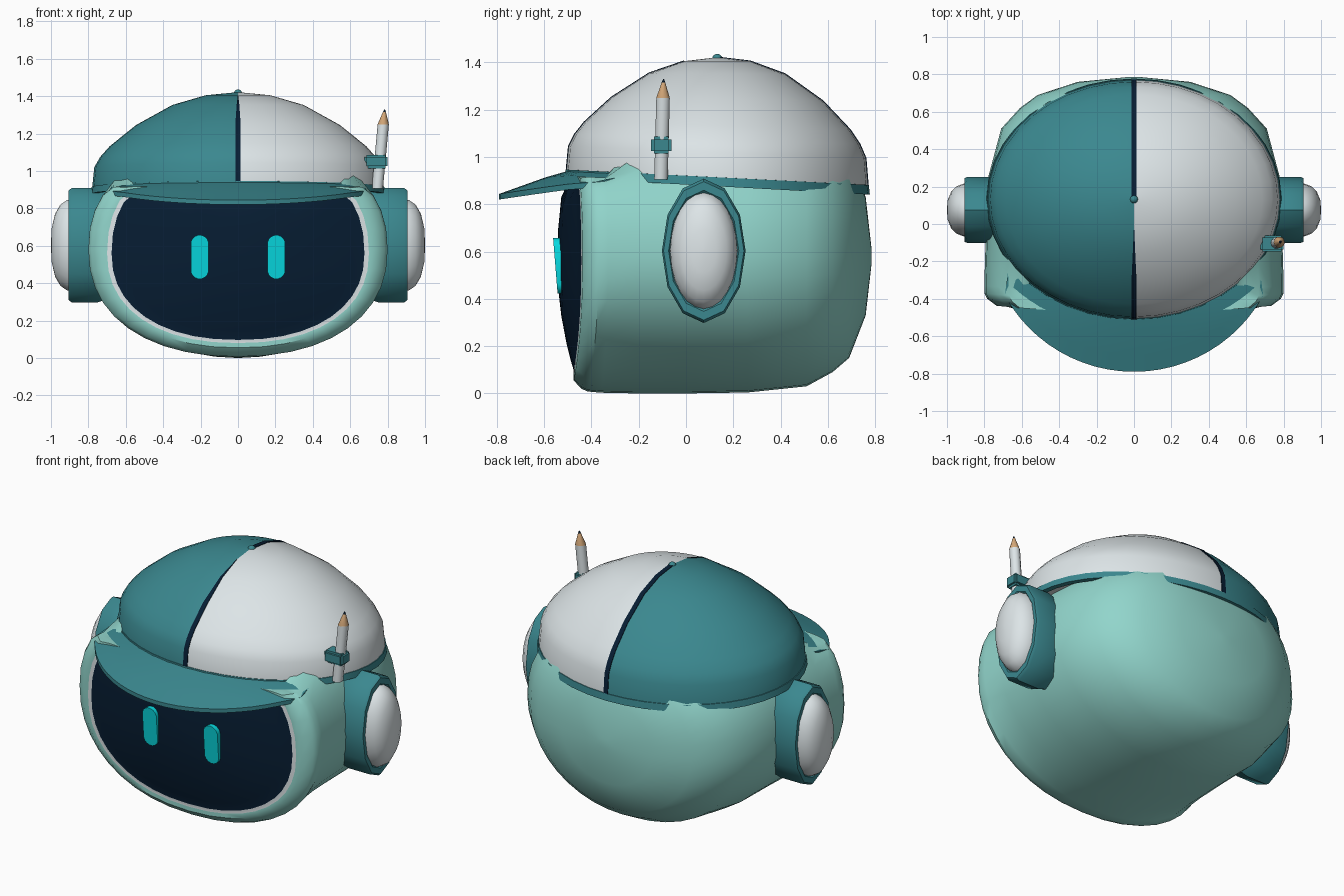
import bpy, bmesh, math
from mathutils import Vector
from math import cos, sin, pi

if "Cube" in bpy.data.objects:
    bpy.data.objects.remove(bpy.data.objects["Cube"])


def material(name, rgb):
    m = bpy.data.materials.new(name)
    m.diffuse_color = (*rgb, 1)
    m.use_nodes = True
    m.node_tree.nodes["Principled BSDF"].inputs["Base Color"].default_value = m.diffuse_color
    return m


WHITE = material("white", (0.73, 0.79, 0.81))
TEAL = material("teal", (0.043, 0.245, 0.275))
MINT = material("mint", (0.285, 0.665, 0.60))
NAVY = material("navy", (0.002, 0.012, 0.032))
CYAN = material("cyan", (0.002, 0.70, 0.75))
WOOD = material("wood", (0.66, 0.39, 0.19))


def finish(name, bm, mats, angle=40):
    bmesh.ops.recalc_face_normals(bm, faces=bm.faces)
    me = bpy.data.meshes.new(name)
    bm.to_mesh(me)
    bm.free()
    for m in mats:
        me.materials.append(m)
    ob = bpy.data.objects.new(name, me)
    bpy.context.collection.objects.link(ob)
    bpy.ops.object.select_all(action='DESELECT')
    ob.select_set(True)
    bpy.context.view_layer.objects.active = ob
    bpy.ops.object.shade_smooth_by_angle(angle=math.radians(angle))
    return ob


def loft(name, rings, mats, band=lambda i: 0, pick=None, wrap=False, angle=40):
    """Skin closed rings of points; band(i) or pick(centre) gives the material."""
    bm = bmesh.new()
    vs = [[bm.verts.new(p) for p in r] for r in rings]
    n = len(vs[0])
    last = len(vs) if wrap else len(vs) - 1
    for i in range(last):
        a, b = vs[i], vs[(i + 1) % len(vs)]
        for j in range(n):
            k = (j + 1) % n
            bm.faces.new((a[j], a[k], b[k], b[j])).material_index = band(i)
    if not wrap:
        bm.faces.new(vs[0]).material_index = band(0)
        bm.faces.new(vs[-1]).material_index = band(last - 1)
    if pick:
        for f in bm.faces:
            f.material_index = pick(f.calc_center_median())
    return finish(name, bm, mats, angle)


# Cap seating plane and footprint
CX, CY, CYC = 0.78, 0.638, 0.132


def seat(y):
    return 0.91 - 0.051 * (y - 0.13)


# Head shell with face rim and bulging visor
def head_ring(y, w, zb, nb=2.25, bow=1.0, zc=0.58, ht=None, s=1.0, drop=0.022, n=40):
    hb = zc - zb
    ht = ht or hb
    pts = []
    for i in range(n):
        a = 2 * pi * i / n
        c, d = cos(a), sin(a)
        e, h = (2.3, ht) if d > 0 else (nb, hb)
        x = s * w * math.copysign(abs(c) ** (2 / e), c)
        z = zc + s * h * math.copysign(abs(d) ** (2 / e), d)
        yy = y - 0.045 * bow * (1 - (x / 0.8) ** 2)
        pts.append((x, yy, min(z, seat(max(yy, -0.5)) - drop)))
    return pts


rings = [head_ring(-0.43 - 0.07 * (1 - s * s), 0.676, 0.097, zc=0.56, ht=0.54, s=s, drop=0.065)
         for s in (0.04, 0.25, 0.5, 0.75, 0.9, 1.0)]
rings.append(head_ring(-0.43, 0.70, 0.08, zc=0.56, ht=0.56, drop=0.055))
for y, w, zb, nb, bow, drop in [
        (-0.43, 0.735, 0.055, 2.25, 1, 0.022), (-0.398, 0.785, 0.02, 2.25, 1, 0.022),
        (-0.37, 0.8, 0.008, 2.25, 1, 0.022), (-0.33, 0.8, 0.003, 2.08, 0.6, 0.022),
        (-0.2, 0.797, 0, 1.98, 0.2, -1), (0, 0.79, 0, 1.96, 0, -1),
        (0.26, 0.777, 0.004, 2, 0, -1), (0.51, 0.71, 0.03, 2, 0, -1),
        (0.62, 0.61, 0.09, 2, 0, -1), (0.69, 0.515, 0.15, 2, 0, -1),
        (0.76, 0.30, 0.33, 2, 0, -1), (0.785, 0.04, 0.55, 2, 0, -1)]:
    rings.append(head_ring(y, w, zb, nb, bow, drop=drop))
loft("head", rings, [NAVY, WHITE, MINT], band=lambda i: 0 if i < 5 else 1 if i == 5 else 2)

# Glowing eyes: thin capsule plates leaning with the visor
for sx, side in ((1, "right"), (-1, "left")):
    outline = []
    for i in range(16):
        a = 2 * pi * (i + 0.5) / 16
        outline.append((sx * 0.205 + 0.048 * cos(a),
                        0.54 + 0.048 * sin(a) + math.copysign(0.07, sin(a))))
    loft(side + "_eye", [[(x, y - 0.08 * (z - 0.42), z) for x, z in outline]
                         for y in (-0.515, -0.543)], [CYAN])

# Cap dome in two colours
PROFILE = [(1, 0), (0.985, 0.11), (0.945, 0.165), (0.88, 0.222), (0.70, 0.335),
           (0.45, 0.443), (0.22, 0.495), (0.02, 0.51)]


def cap_point(f, h, a):
    y = CYC + f * CY * sin(a)
    return (f * CX * cos(a), y, 0.91 + h - 0.051 * (y - 0.13) * (1 - h / 0.51))


def cap_ring(f, h, n=40):
    return [cap_point(f, h, 2 * pi * i / n) for i in range(n)]


loft("cap_dome", [cap_ring(f, h) for f, h in PROFILE], [TEAL, WHITE],
     pick=lambda c: 1 if c.x > 0 else 0, angle=50)

# Teal band round the cap edge
loft("cap_band", [cap_ring(0.97, 0.006), cap_ring(1.005, 0.004),
                  cap_ring(1.012, -0.034), cap_ring(0.97, -0.034)], [TEAL], wrap=True)

# Dark centre stripe over the dome, tapering out towards the top at the front
for sy, side in ((-1, "front"), (1, "back")):
    strip = []
    for f, h in PROFILE:
        w = 0.014 if sy > 0 else 0.014 * min(1, max(0.02, (f - 0.22) / 0.48))
        _, y, z = cap_point(f, h, sy * pi / 2)
        out = Vector((0, sy * f, 0.3 + h)).normalized() * 0.003
        strip.append([(-w, y - out.y, z - out.z), (w, y - out.y, z - out.z),
                      (w, y + out.y, z + out.z), (-w, y + out.y, z + out.z)])
    loft(side + "_cap_stripe", strip if sy > 0 else strip[:-1], [NAVY])

# Cap button
bm = bmesh.new()
bmesh.ops.create_uvsphere(bm, u_segments=12, v_segments=8, radius=0.022)
bmesh.ops.translate(bm, verts=bm.verts, vec=(0, CYC, 1.414))
finish("cap_button", bm, [TEAL])


# Brim: crescent sloping down away from the dome
def brim_point(t, k, dz):
    x = (1 - k) * 0.97 * CX * cos(t) + k * 0.79 * cos(t)
    y = (1 - k) * (CYC + 0.97 * CY * sin(t)) + k * 0.79 * sin(t)
    d = (math.hypot(x / CX, (y - CYC) / CY) - 1) * 0.65
    return (x, y, seat(max(y, -0.5)) + 0.003 - 0.35 * max(d, 0) + dz)


sections = []
for i in range(25):
    t = math.radians(209 + 122 * i / 24)
    sections.append([brim_point(t, k, 0) for k in (0, 0.35, 0.7, 1)] +
                    [brim_point(t, k, -0.024) for k in (1, 0.7, 0.35, 0)])
loft("cap_brim", sections, [TEAL])

# Ear pods with white domed caps
EAR = [(0.95, 0.70), (1, 0.75), (1, 0.89), (0.96, 0.906), (0.84, 0.906), (0.80, 0.895)]
EAR_DOME = [(0.81, 0.89), (0.79, 0.915), (0.71, 0.95), (0.55, 0.978), (0.3, 0.996), (0.03, 1.0)]
for sx, side in ((1, "right"), (-1, "left")):
    for name, prof, mat, n in (("ear_pod", EAR, TEAL, 12), ("ear_cap", EAR_DOME, WHITE, 24)):
        loft(side + "_" + name,
             [[(sx * x, 0.075 + 0.177 * r * sin(2 * pi * i / n),
                0.603 + 0.305 * r * cos(2 * pi * i / n)) for i in range(n)]
              for r, x in prof], [mat])

# Pencil tucked by the cap, leaning outwards
base, tip = Vector((0.745, -0.106, 0.905)), Vector((0.784, -0.095, 1.33))
pencil = []
for k, r in ((0, 0.03), (0.81, 0.03), (0.811, 0.03), (0.965, 0.008), (1, 0.002)):
    c = base.lerp(tip, k)
    pencil.append([(c.x + r * cos(pi * i / 5), c.y + r * sin(pi * i / 5), c.z) for i in range(10)])
loft("pencil", pencil, [WHITE, WOOD, NAVY], band=lambda i: (0, 0, 1, 2)[i])

# Teal holder clip
bm = bmesh.new()
bmesh.ops.create_cube(bm, size=1)
bmesh.ops.scale(bm, verts=bm.verts, vec=(0.125, 0.086, 0.072))
bmesh.ops.bevel(bm, geom=bm.edges[:], offset=0.012, segments=2, affect='EDGES')
bmesh.ops.translate(bm, verts=bm.verts, vec=(0.738, -0.104, 1.05))
finish("pencil_clip", bm, [TEAL], 50)
